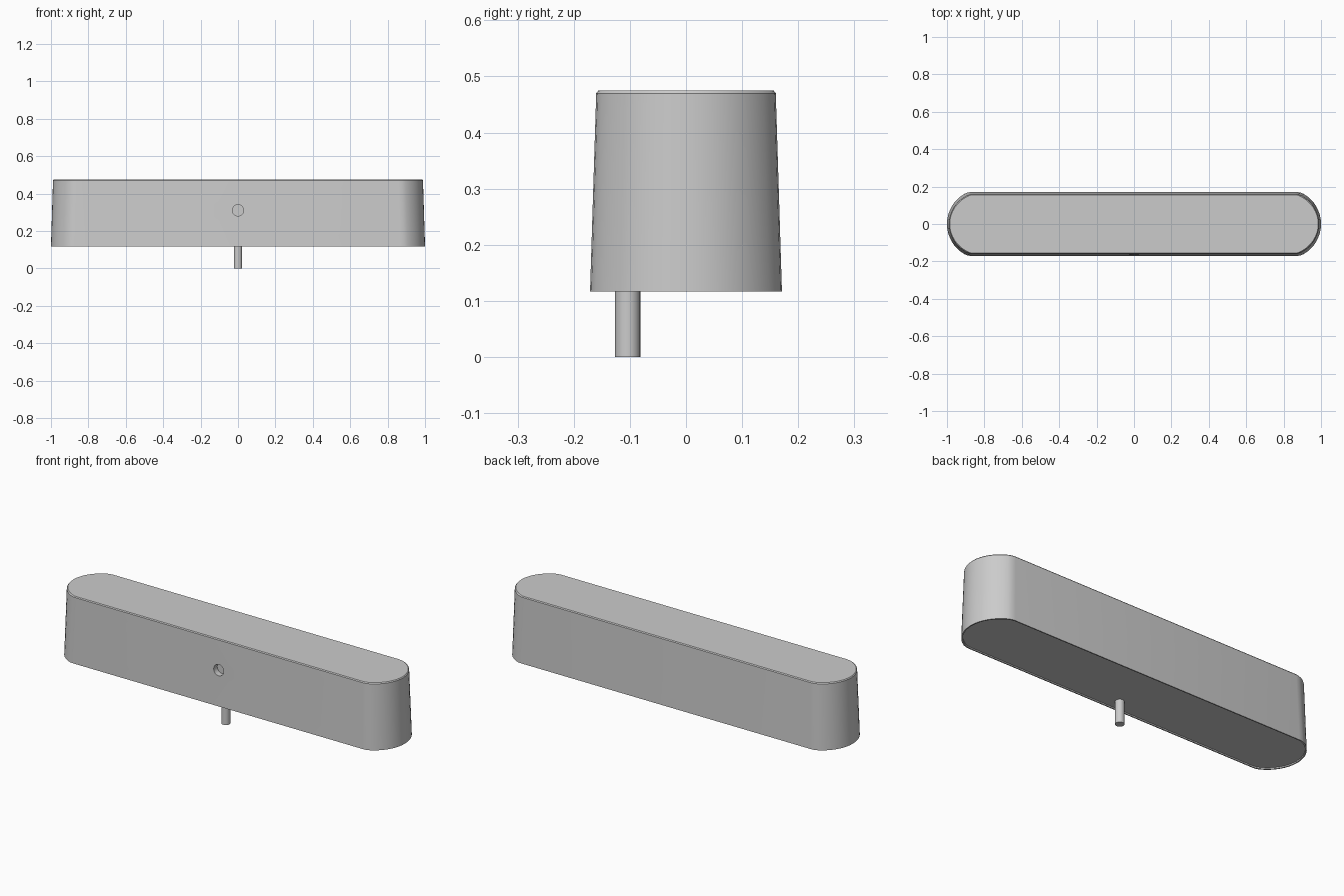
import bpy, bmesh, math
from mathutils import Matrix

if "Cube" in bpy.data.objects:
    bpy.data.objects.remove(bpy.data.objects["Cube"])

HALF_W, R, CX = 0.171, 0.186, 0.814


def outline(inset):
    """Bar outline with shallow rounded ends, drawn in by inset."""
    end = [(0.868, -HALF_W), (0.889, -0.1685)]
    for i in range(17):
        a = math.radians(-60 + 120 * i / 16)
        end.append((CX + R * math.cos(a), R * math.sin(a)))
    end += [(0.889, 0.1685), (0.868, HALF_W)]
    pts = end + [(-x, -y) for x, y in end]
    k = 1 - inset / HALF_W
    return [(x - math.copysign(inset, x), y * k) for x, y in pts]


def finish(bm, name):
    bmesh.ops.recalc_face_normals(bm, faces=bm.faces)
    me = bpy.data.meshes.new(name)
    bm.to_mesh(me)
    bm.free()
    ob = bpy.data.objects.new(name, me)
    bpy.context.collection.objects.link(ob)
    return ob


def cylinder(name, radius, depth, matrix):
    bm = bmesh.new()
    bmesh.ops.create_cone(bm, cap_ends=True, segments=32, radius1=radius,
                          radius2=radius, depth=depth, matrix=matrix)
    return finish(bm, name)


def smooth(ob):
    bpy.ops.object.select_all(action='DESELECT')
    ob.select_set(True)
    bpy.context.view_layer.objects.active = ob
    bpy.ops.object.shade_smooth_by_angle(angle=math.radians(30))


# Tapered body: recessed underside, thin rim, drafted wall, chamfered top
bm = bmesh.new()
rings = []
for inset, z in [(0.007, 0.123), (0.006, 0.117), (0, 0.117),
                 (0.011, 0.470), (0.015, 0.475)]:
    rings.append([bm.verts.new((x, y, z)) for x, y in outline(inset)])
for lo, hi in zip(rings, rings[1:]):
    for i in range(len(lo)):
        j = (i + 1) % len(lo)
        bm.faces.new((lo[i], lo[j], hi[j], hi[i]))
bm.faces.new(rings[0])
bm.faces.new(rings[-1])
body = finish(bm, "body")

# Small round blind hole in the front
cutter = cylinder("hole_cutter", 0.03, 0.08,
                  Matrix.Translation((0, -0.175, 0.31)) @ Matrix.Rotation(math.pi / 2, 4, 'X'))
cutter.hide_render = True
cutter.hide_set(True)
mod = body.modifiers.new("front_hole", 'BOOLEAN')
mod.operation = 'DIFFERENCE'
mod.object = cutter
mod.solver = 'EXACT'
bpy.context.view_layer.objects.active = body
bpy.ops.object.modifier_apply(modifier=mod.name)
bpy.data.objects.remove(cutter)
smooth(body)

# Pin hanging below the body near the front
pin = cylinder("bottom_pin", 0.0225, 0.125, Matrix.Translation((0, -0.104, 0.0625)))
smooth(pin)
